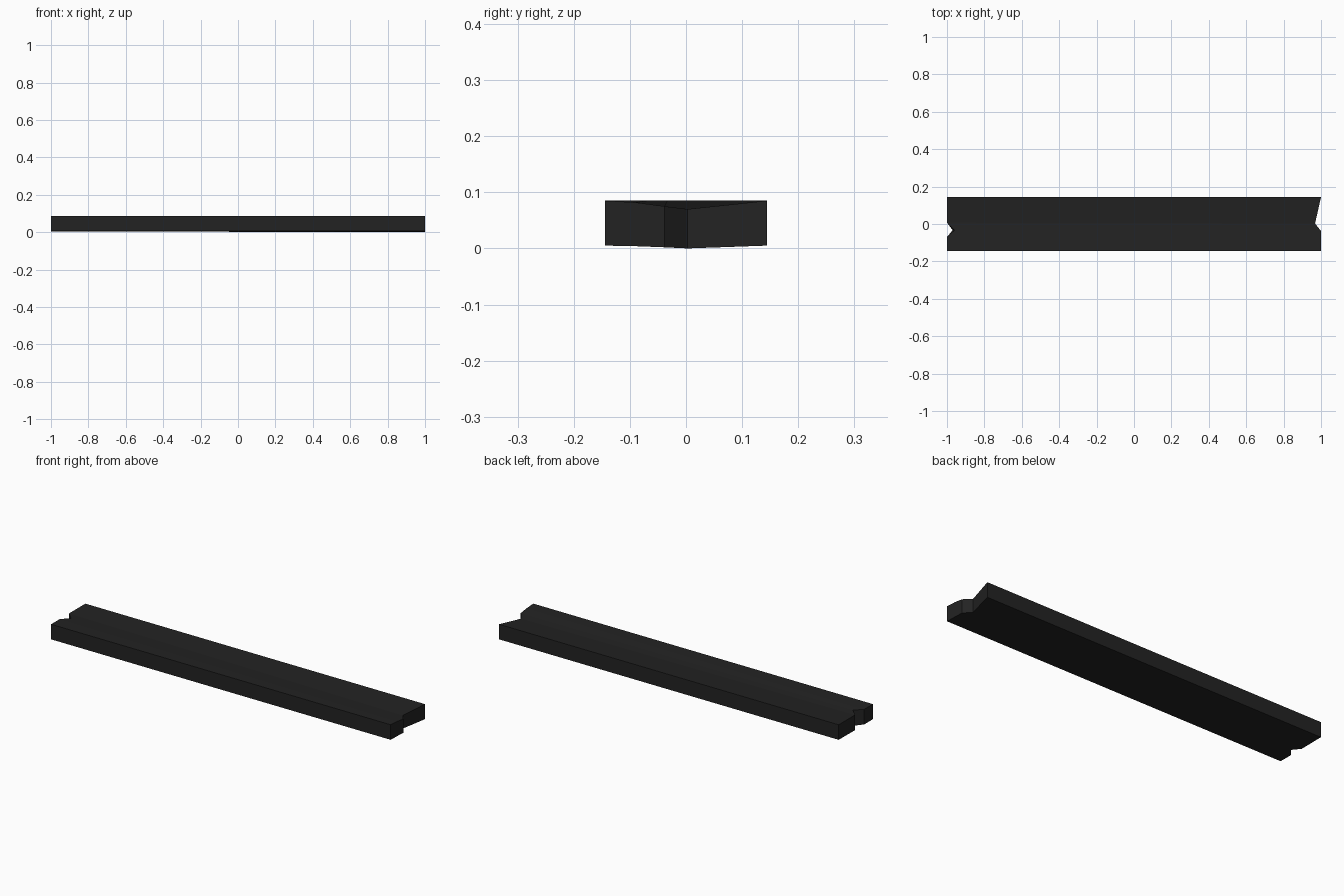
import bpy, bmesh

if "Cube" in bpy.data.objects:
    bpy.data.objects.remove(bpy.data.objects["Cube"])

mat = bpy.data.materials.new("charcoal black")
mat.diffuse_color = (0.0165, 0.0165, 0.0165, 1)
mat.use_nodes = True
mat.node_tree.nodes["Principled BSDF"].inputs["Base Color"].default_value = mat.diffuse_color

# end outlines across the width: y, top x, bottom x, top z, bottom z
left_end = [(-0.144, -1, -1, 0.085, 0.005), (-0.07, -1, -1, 0.085, 0.005),
            (-0.033, -0.96, -0.97, 0.085, 0.005), (0.007, -1, -1, 0.085, 0.004),
            (0.144, -1, -1, 0.085, 0.005)]
right_end = [(-0.144, 1, 1, 0.085, 0.005), (-0.09, 1, 1, 0.082, 0.004),
             (-0.038, 1, 1, 0.075, 0.002), (0.003, 0.968, 0.968, 0.07, 0.0),
             (0.144, 1, 1, 0.085, 0.005)]

bm = bmesh.new()


def end_verts(rows):
    top = [bm.verts.new((tx, y, tz)) for y, tx, bx, tz, bz in rows]
    bottom = [bm.verts.new((bx, y, bz)) for y, tx, bx, tz, bz in rows]
    return top, bottom


lt, lb = end_verts(left_end)
rt, rb = end_verts(right_end)

# strips along the board, and the notched end faces
for i in range(len(lt) - 1):
    for a, b in ((lt, rt), (rb, lb), (lb, lt), (rt, rb)):
        bm.faces.new((a[i], b[i], b[i + 1], a[i + 1]))
# long sides
for i in (0, -1):
    bm.faces.new((lt[i], lb[i], rb[i], rt[i]))
bmesh.ops.recalc_face_normals(bm, faces=bm.faces[:])

mesh = bpy.data.meshes.new("broken_plank")
bm.to_mesh(mesh)
bm.free()
mesh.materials.append(mat)
plank = bpy.data.objects.new("broken_plank", mesh)
bpy.context.collection.objects.link(plank)
